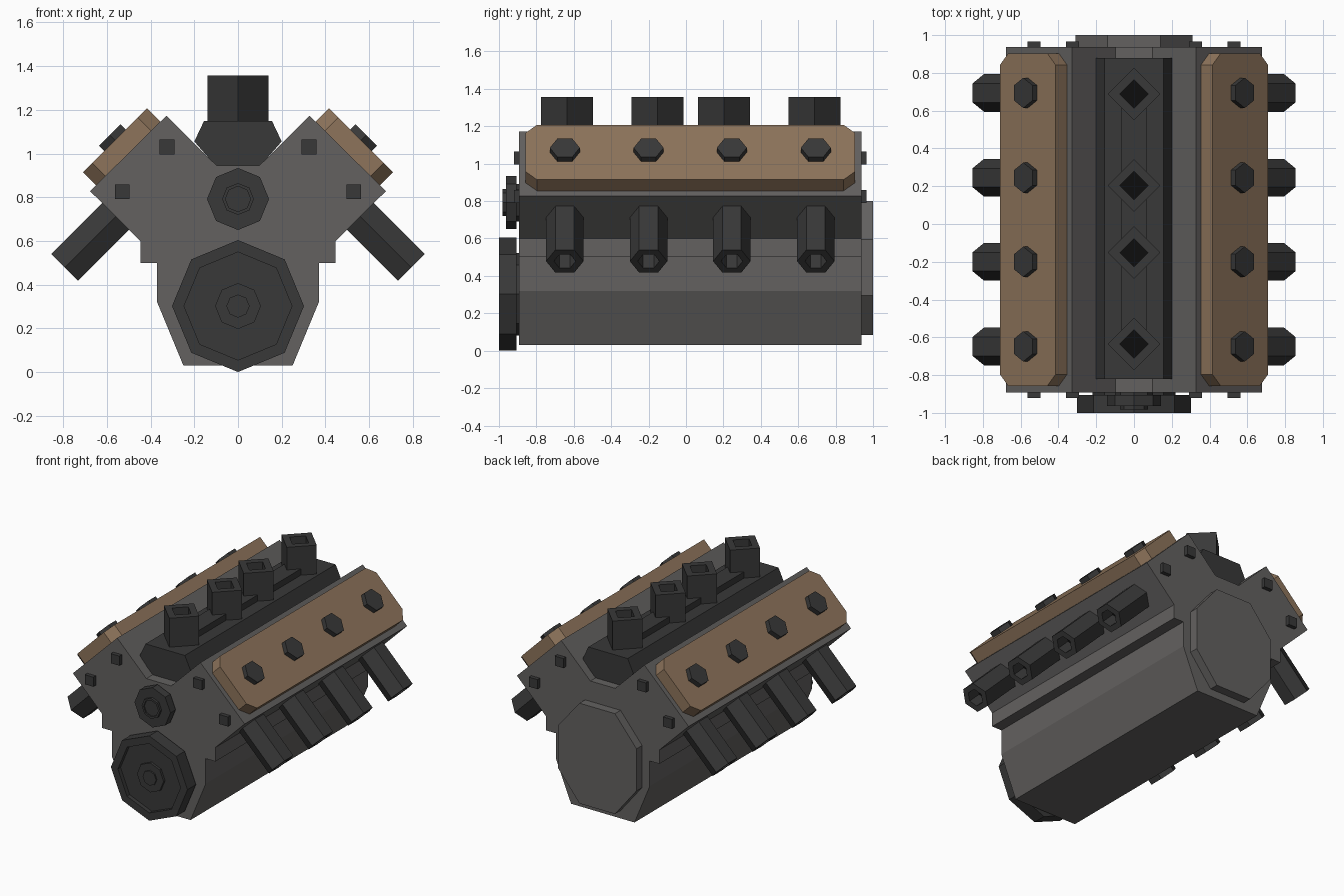
import bpy, bmesh, math
from mathutils import Vector

if "Cube" in bpy.data.objects:
    bpy.data.objects.remove(bpy.data.objects["Cube"])


def material(name, rgb):
    m = bpy.data.materials.new(name)
    m.diffuse_color = (*rgb, 1)
    m.use_nodes = True
    m.node_tree.nodes["Principled BSDF"].inputs["Base Color"].default_value = m.diffuse_color
    return m


GREY = material("cast grey", (0.125, 0.120, 0.117))
DARK = material("dark metal", (0.040, 0.040, 0.040))
BROWN = material("bronze brown", (0.270, 0.175, 0.105))
BLACK = material("black hollow", (0.004, 0.004, 0.004))


def finish(bm, name, mats):
    bmesh.ops.recalc_face_normals(bm, faces=bm.faces)
    me = bpy.data.meshes.new(name)
    bm.to_mesh(me)
    bm.free()
    for m in mats:
        me.materials.append(m)
    ob = bpy.data.objects.new(name, me)
    bpy.context.collection.objects.link(ob)
    return ob


def prism(name, pts, vec, mat):
    """Extrude a flat 3D outline along vec."""
    bm = bmesh.new()
    vec = Vector(vec)
    a = [bm.verts.new(p) for p in pts]
    b = [bm.verts.new(Vector(p) + vec) for p in pts]
    n = len(a)
    bm.faces.new(a)
    bm.faces.new(b[::-1])
    for i in range(n):
        j = (i + 1) % n
        bm.faces.new((a[i], a[j], b[j], b[i]))
    return finish(bm, name, [mat])


def turned(name, n, origin, axis, ref, rings, mat, floor=None):
    """Loft n-sided rings (radius, distance) along axis; first corner points along ref."""
    bm = bmesh.new()
    o, w, u = Vector(origin), Vector(axis).normalized(), Vector(ref).normalized()
    v = w.cross(u)
    loops = []
    for r, d in rings:
        loops.append([bm.verts.new(o + w * d + r * (u * math.cos(t) + v * math.sin(t)))
                      for t in (2 * math.pi * k / n for k in range(n))])
    for a, b in zip(loops, loops[1:]):
        for i in range(n):
            j = (i + 1) % n
            bm.faces.new((a[i], a[j], b[j], b[i]))
    bm.faces.new(loops[0][::-1])
    end = bm.faces.new(loops[-1])
    if floor:
        end.material_index = 1
    return finish(bm, name, [mat] + ([floor] if floor else []))


def mirrored(half, y):
    """Half outline in x, z -> full symmetric outline at depth y."""
    return [(x, y, z) for x, z in half] + [(-x, y, z) for x, z in half[::-1]]


# V-shaped block with both cylinder heads
prism("engine_block", mirrored([(0.25, 0.03), (0.37, 0.32), (0.37, 0.50), (0.447, 0.50),
                                (0.447, 0.60), (0.677, 0.828), (0.328, 1.173),
                                (0.098, 0.945)], -0.892), (0, 1.829, 0), GREY)

# Rear bell plate
prism("rear_plate", mirrored([(0.14, 0.085), (0.31, 0.295), (0.31, 0.595), (0.14, 0.80)], 0.93),
      (0, 0.07, 0), GREY)

# Intake manifold with a spine and four square stacks
prism("intake_manifold", mirrored([(0.09, 0.93), (0.20, 1.055), (0.155, 1.15)], -0.82),
      (0, 1.698, 0), DARK)
STACKS = (-0.635, -0.152, 0.203, 0.688)
prism("manifold_spine", mirrored([(0.065, 1.14), (0.065, 1.195)], STACKS[0]),
      (0, STACKS[-1] - STACKS[0], 0), DARK)
for y in STACKS:
    turned("intake_stack", 4, (0, y, 1.12), (0, 0, 1), (1, 0, 0),
           [(0.139, 0), (0.139, 0.236), (0.075, 0.236), (0.075, 0.13)], DARK, BLACK)

# Both banks: valve cover, cover bolts, exhaust pipes, head bolts
CYL = (-0.648, -0.20, 0.245, 0.694)
for s in (-1, 1):
    out = Vector((s, 0, 1)).normalized()      # away from the head face
    slope = Vector((s, 0, -1)).normalized()   # down along the head face
    top = Vector((s * 0.5625, 0.023, 1.061))
    hw, hl, c = 0.207, 0.88, 0.06
    outline = [(hw, hl - c), (hw - c, hl), (c - hw, hl), (-hw, hl - c),
               (-hw, c - hl), (c - hw, -hl), (hw - c, -hl), (hw, c - hl)]
    prism("valve_cover", [top + slope * a + Vector((0, b, 0)) for a, b in outline],
          -out * 0.10, BROWN)
    for y in CYL:
        turned("cover_bolt", 6, (top.x, y, top.z), out, (0, 1, 0),
               [(0.08, -0.02), (0.08, 0.034)], DARK)
        turned("exhaust_pipe", 6, (s * 0.53, y, 0.742), (s, 0, -1), (0, 1, 0),
               [(0.1, 0), (0.1, 0.373), (0.058, 0.373), (0.058, 0.26)], DARK, BLACK)
    for x, z in ((0.325, 1.03), (0.53, 0.825)):
        for y, d in ((-0.88, -1), (0.925, 1)):
            turned("head_bolt", 4, (s * x, y, z), (0, d, 0), (1, 0, 1),
                   [(0.048, 0), (0.048, 0.04)], DARK)

# Crank pulley with recessed face and hub
turned("crank_pulley", 8, (0, -0.88, 0.302), (0, -1, 0), (1, 0, 0),
       [(0.22, 0), (0.22, 0.025), (0.302, 0.025), (0.302, 0.12), (0.247, 0.12), (0.247, 0.09),
        (0.105, 0.09), (0.105, 0.108), (0.053, 0.108), (0.053, 0.118)], DARK)

# Upper water pump pulley
turned("pump_pulley", 8, (0, -0.88, 0.792), (0, -1, 0), (1, 0, 0),
       [(0.10, 0), (0.10, 0.025), (0.142, 0.025), (0.142, 0.083), (0.073, 0.083),
        (0.073, 0.101), (0.058, 0.101), (0.058, 0.092)], DARK)
